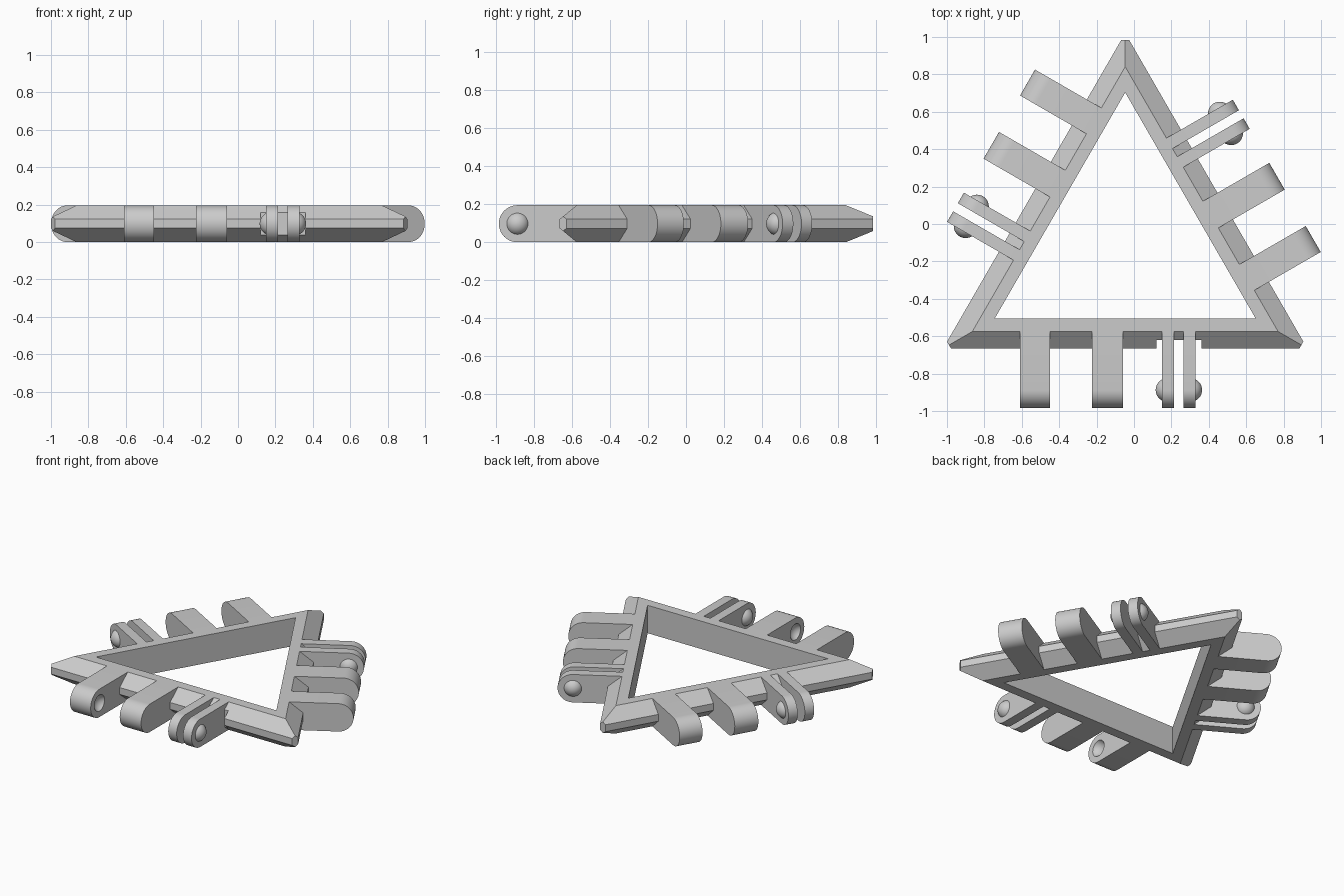
import bpy, bmesh
from math import sin, cos, pi, radians, hypot
from mathutils import Matrix, Vector

if "Cube" in bpy.data.objects:
    bpy.data.objects.remove(bpy.data.objects["Cube"])

CENTRE = Vector((-0.047, -0.103, 0))   # middle of the triangle
H = 0.195                              # overall thickness
MID = H / 2
INNER, TOP, RIM = 0.403, 0.472, 0.562  # distances of the side faces from the middle
TIP = 1.088                            # distance of the blunt corners
REACH = 0.882                          # distance of the rounded tab ends
AXIS = REACH - MID                     # hinge axis
PIN_R, PIN_H = 0.056, 0.034            # pin base radius and height
BALL = (PIN_R**2 + PIN_H**2) / (2 * PIN_H)

grey = bpy.data.materials.new("light grey")
grey.use_nodes = True
grey.diffuse_color = (0.6, 0.6, 0.6, 1)
grey.node_tree.nodes["Principled BSDF"].inputs["Base Color"].default_value = (0.6, 0.6, 0.6, 1)


def finish(name, bm, turn=0):
    """Turn a part from the front side to its own side and make it an object."""
    bm.transform(Matrix.Translation(CENTRE) @ Matrix.Rotation(radians(turn), 4, "Z"))
    bmesh.ops.recalc_face_normals(bm, faces=bm.faces)
    mesh = bpy.data.meshes.new(name)
    bm.to_mesh(mesh)
    bm.free()
    mesh.materials.append(grey)
    obj = bpy.data.objects.new(name, mesh)
    bpy.context.collection.objects.link(obj)
    return obj


def activate(obj):
    bpy.ops.object.select_all(action="DESELECT")
    obj.select_set(True)
    bpy.context.view_layer.objects.active = obj


def smooth(obj):
    activate(obj)
    bpy.ops.object.shade_smooth_by_angle(angle=radians(30))


def cut(obj, cutter):
    cutter.hide_render = True
    mod = obj.modifiers.new("cut", "BOOLEAN")
    mod.operation, mod.solver, mod.object = "DIFFERENCE", "EXACT", cutter
    activate(obj)
    bpy.ops.object.modifier_apply(modifier=mod.name)
    bpy.data.objects.remove(cutter)


def ball(x):
    bm = bmesh.new()
    spin = Matrix.Translation((x, -AXIS, MID)) @ Matrix.Rotation(pi / 2, 4, "Y")
    bmesh.ops.create_uvsphere(bm, u_segments=32, v_segments=32, radius=BALL, matrix=spin)
    return bm


def frame():
    """Triangular ring with a bevelled outer rim and blunt corners."""
    bm = bmesh.new()
    section = [(INNER, 0), (TOP, 0), (RIM, MID - 0.024),
               (RIM, MID + 0.024), (TOP, H), (INNER, H)]
    corners = [radians(a) for a in (90, 210, 330)]
    loops = [[bm.verts.new((2 * r * cos(a), 2 * r * sin(a), z)) for r, z in section]
             for a in corners]
    n = len(section)
    for i in range(3):
        a, b = loops[i], loops[(i + 1) % 3]
        for j in range(n):
            k = (j + 1) % n
            bm.faces.new((a[j], a[k], b[k], b[j]))
    for a in corners:
        d = Vector((cos(a), sin(a), 0))
        res = bmesh.ops.bisect_plane(bm, geom=bm.verts[:] + bm.edges[:] + bm.faces[:],
                                     plane_co=d * TIP, plane_no=d, clear_outer=True)
        rim = [e for e in res["geom_cut"] if isinstance(e, bmesh.types.BMEdge)]
        bmesh.ops.edgeloop_fill(bm, edges=rim)
    return finish("frame", bm)


def tab(name, x0, x1, turn):
    """Arm with a half-round end, from the frame out to the hinge axis."""
    bm = bmesh.new()
    steps = 24
    outline = [(-TOP, H), (-TOP, 0)]
    outline += [(-AXIS - MID * sin(pi * i / steps), MID - MID * cos(pi * i / steps))
                for i in range(steps + 1)]
    face = bm.faces.new([bm.verts.new((x0, y, z)) for y, z in outline])
    out = bmesh.ops.extrude_face_region(bm, geom=[face])["geom"]
    bmesh.ops.translate(bm, vec=(x1 - x0, 0, 0),
                        verts=[v for v in out if isinstance(v, bmesh.types.BMVert)])
    return finish(name, bm, turn)


def pin(name, x, side, turn):
    """Domed pin on the outer face of a fin."""
    bm = ball(x - side * (BALL - PIN_H))
    bmesh.ops.bisect_plane(bm, geom=bm.verts[:] + bm.edges[:] + bm.faces[:],
                           plane_co=(x - side * 0.002, 0, 0), plane_no=(side, 0, 0),
                           clear_inner=True)
    smooth(finish(name, bm, turn))


def dimple(obj, x, side, turn):
    cut(obj, finish("dimple_cutter", ball(x + side * (BALL - PIN_H)), turn))


body = frame()
for label, turn in (("front", 0), ("right_hand", 120), ("left_hand", 240)):
    # clearance notch in the rim behind the fins
    bm = bmesh.new()
    bmesh.ops.create_cube(bm, size=1, matrix=Matrix.Translation((0.287, -0.617, MID))
                          @ Matrix.Diagonal((0.24, 0.2, 0.4, 1)))
    cut(body, finish("notch_cutter", bm, turn))

    # thick tabs with sockets facing each other
    outer = tab(label + "_outer_tab", -0.563, -0.403, turn)
    dimple(outer, -0.403, 1, turn)
    smooth(outer)
    inner = tab(label + "_inner_tab", -0.178, -0.013, turn)
    dimple(inner, -0.178, -1, turn)
    smooth(inner)

    # springy pair of fins with pins facing outwards
    smooth(tab(label + "_fin_a", 0.197, 0.262, turn))
    smooth(tab(label + "_fin_b", 0.312, 0.377, turn))
    pin(label + "_pin_a", 0.197, -1, turn)
    pin(label + "_pin_b", 0.377, 1, turn)
